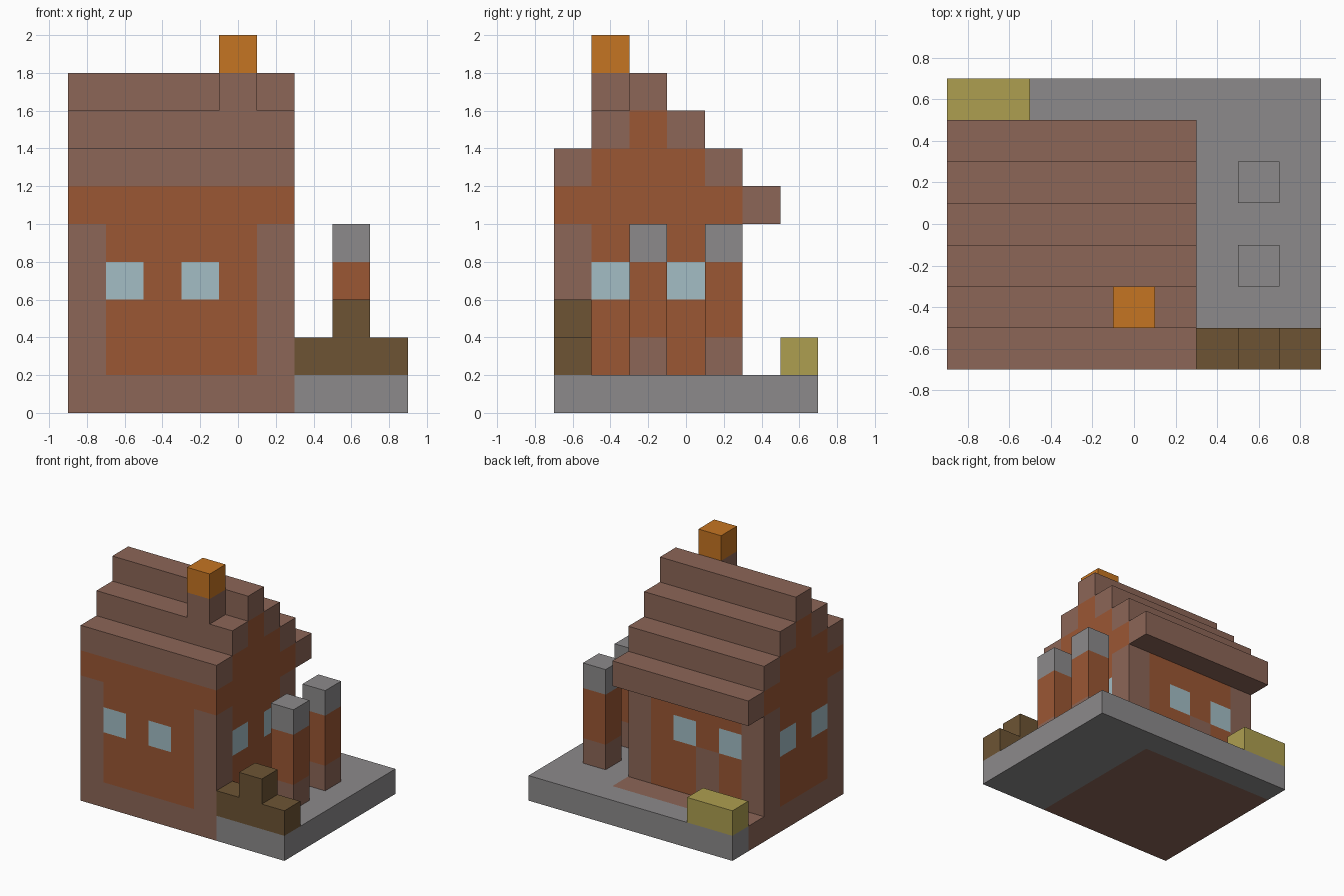
import bpy, bmesh
from mathutils import Vector

cube = bpy.data.objects.get("Cube")
if cube:
    bpy.data.objects.remove(cube, do_unlink=True)

U = 0.2  # block size


def material(name, rgb):
    """Flat material from an sRGB colour."""
    lin = [((c / 255 + 0.055) / 1.055) ** 2.4 for c in rgb]
    mat = bpy.data.materials.new(name)
    mat.use_nodes = True
    bsdf = mat.node_tree.nodes["Principled BSDF"]
    bsdf.inputs["Base Color"].default_value = (*lin, 1)
    bsdf.inputs["Roughness"].default_value = 0.9
    mat.diffuse_color = (*lin, 1)
    return mat


TIMBER = material("timber_brown", (140, 102, 87))
BRICK = material("brick_orange", (155, 87, 52))
STONE = material("stone_grey", (140, 138, 139))
GLASS = material("window_blue", (163, 189, 197))
FLAME = material("chimney_orange", (197, 117, 34))
HEDGE = material("hedge_olive", (109, 84, 52))
STRAW = material("straw_yellow", (174, 159, 80))


def finish(name, bm, *mats):
    bmesh.ops.recalc_face_normals(bm, faces=bm.faces)
    mesh = bpy.data.meshes.new(name)
    bm.to_mesh(mesh)
    bm.free()
    for mat in mats:
        mesh.materials.append(mat)
    obj = bpy.data.objects.new(name, mesh)
    bpy.context.collection.objects.link(obj)
    return obj


def box_mesh(lo, hi):
    lo, hi = Vector(lo), Vector(hi)
    bm = bmesh.new()
    bmesh.ops.create_cube(bm, size=1)
    for v in bm.verts:
        v.co = (lo + hi) / 2 + v.co * (hi - lo)
    return bm


def box(name, lo, hi, mat):
    return finish(name, box_mesh(lo, hi), mat)


def prism(name, outline, axis, start, end, mat):
    """Extrude a 2D outline along axis 0, 1 or 2."""
    bm = bmesh.new()
    verts = []
    for a, b in outline:
        co = [a, b]
        co.insert(axis, start)
        verts.append(bm.verts.new(co))
    face = bm.faces.new(verts)
    top = bmesh.ops.extrude_face_region(bm, geom=[face], use_keep_orig=True)
    shift = Vector((0, 0, 0))
    shift[axis] = end - start
    bmesh.ops.translate(bm, vec=shift,
                        verts=[g for g in top["geom"] if isinstance(g, bmesh.types.BMVert)])
    return finish(name, bm, mat)


# House footprint
X0, X1, Y0, Y1 = -0.9, 0.3, -0.7, 0.3

# Ground: house floor and L-shaped paving
box("house_floor", (X0, Y0, 0), (X1, 0.5, U), TIMBER)
prism("paving", [(X1, Y0), (0.9, Y0), (0.9, 0.7), (X0, 0.7), (X0, 0.5), (X1, 0.5)],
      2, 0, U, STONE)

# Walls: a block grid coloured into posts, windows, door and brick
bm = box_mesh((X0, Y0, U), (X1, Y1, 1.0))
for axis, start, count in ((0, X0, 6), (1, Y0, 5), (2, U, 4)):
    for i in range(1, count):
        co, no = Vector((0, 0, 0)), Vector((0, 0, 0))
        co[axis], no[axis] = start + i * U, 1
        bmesh.ops.bisect_plane(bm, geom=bm.verts[:] + bm.edges[:] + bm.faces[:],
                               plane_co=co, plane_no=no)
bm.normal_update()
for f in bm.faces:
    c = f.calc_center_median()
    end_wall = abs(f.normal.x) > 0.5
    along = c.y + 0.2 if end_wall else c.x + 0.4
    if abs(f.normal.z) > 0.5:
        continue
    if abs(c.x + 0.3) > 0.45 and abs(c.y + 0.2) > 0.35:
        f.material_index = 1                      # corner posts
    elif 0.6 < c.z < 0.8 and abs(abs(along) - U) < 0.05:
        f.material_index = 2                      # windows
    elif f.normal.y > 0.5 and abs(along) < 0.05 and c.z < 0.6:
        f.material_index = 1                      # back door
finish("walls", bm, BRICK, TIMBER, GLASS)

# Stepped gable filling the roof
half = []
for i in range(3):
    half += [(0.5 - i * U, 1.0 + i * U), (0.5 - i * U, 1.2 + i * U)]
mid = -0.2
gable = [(mid + w, z) for w, z in half] + [(mid - w, z) for w, z in reversed(half)]
prism("gable", gable, 0, X0, X1, BRICK)

# Roof steps, front and back, with eave and ridge
steps = {"front_roof_lower": (-0.7, 1.2), "front_roof_upper": (-0.5, 1.4),
         "roof_ridge": (-0.3, 1.6), "back_roof_upper": (-0.1, 1.4),
         "back_roof_lower": (0.1, 1.2), "back_eave": (0.3, 1.0)}
for name, (y, z) in steps.items():
    box(name, (X0, y, z), (X1, y + U, z + U), TIMBER)

# Chimney
box("chimney_stack", (-0.1, -0.5, 1.6), (0.1, -0.3, 1.8), TIMBER)
box("chimney_top", (-0.1, -0.5, 1.8), (0.1, -0.3, 2.0), FLAME)

# Two free-standing pillars
for name, y in (("front_pillar", -0.3), ("back_pillar", 0.1)):
    for part, z0, z1, mat in (("foot", 0.2, 0.4, TIMBER), ("shaft", 0.4, 0.8, BRICK),
                              ("cap", 0.8, 1.0, STONE)):
        box(f"{name}_{part}", (0.5, y, z0), (0.7, y + U, z1), mat)

# Hedge beside the house and straw bale at the back
prism("hedge", [(0.3, 0.2), (0.9, 0.2), (0.9, 0.4), (0.7, 0.4), (0.7, 0.6),
                (0.5, 0.6), (0.5, 0.4), (0.3, 0.4)], 1, Y0, Y0 + U, HEDGE)
box("straw_bale", (X0, 0.5, U), (-0.5, 0.7, 0.4), STRAW)
